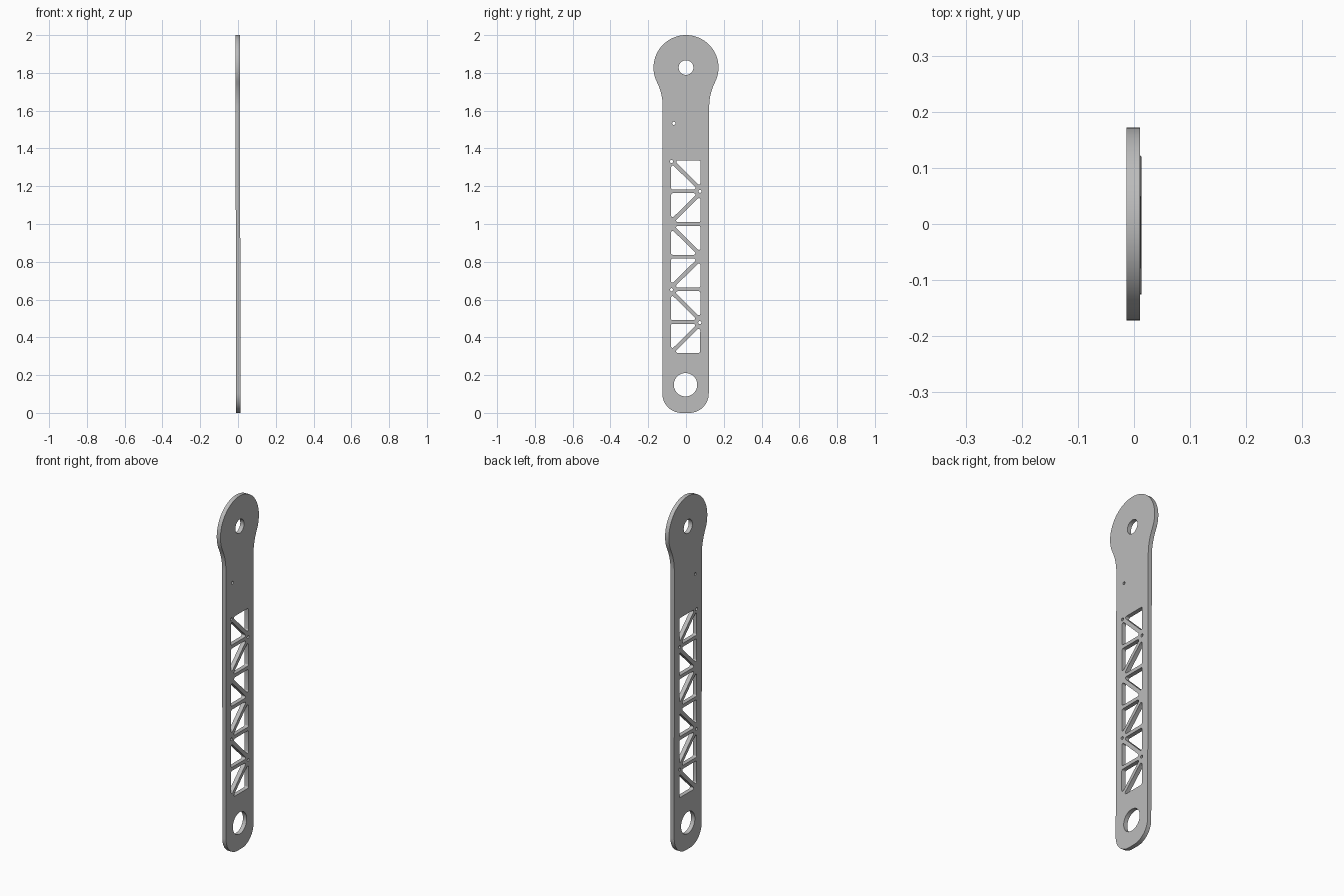
import bpy
import bmesh
from math import sin, cos, pi, atan2, tan
from mathutils import Vector

cube = bpy.data.objects.get("Cube")
if cube:
    bpy.data.objects.remove(cube, do_unlink=True)

THICK = 0.0236      # plate thickness
HALF = 0.123        # half width of the arm
HEAD_Z, HEAD_R = 1.828, 0.172
FILLET_Z, FILLET_R = 1.62, 0.294


def arc(cx, cy, r, a0, a1, n):
    return [Vector((cx + r * cos(a0 + (a1 - a0) * i / n),
                    cy + r * sin(a0 + (a1 - a0) * i / n))) for i in range(n + 1)]


def circle(cx, cy, r, n):
    return arc(cx, cy, r, 0, 2 * pi, n)[:-1]


def rounded(corners, r, n=5):
    """Polygon with every corner replaced by a tangent arc."""
    points = []
    for i, c in enumerate(corners):
        u = (corners[i - 1] - c).normalized()
        v = (corners[(i + 1) % len(corners)] - c).normalized()
        half = u.angle(v) / 2
        reach = r / tan(half)
        centre = c + (u + v).normalized() * (r / sin(half))
        p, q = c + u * reach - centre, c + v * reach - centre
        a0 = atan2(p.y, p.x)
        turn = (atan2(q.y, q.x) - a0 + pi) % (2 * pi) - pi
        points += arc(centre.x, centre.y, r, a0, a0 + turn, n)
    return points


# Outer outline: right half from the bottom up to the top, then mirrored
corner = 0.103
meet = atan2(FILLET_Z - HEAD_Z, HALF + FILLET_R)
right = arc(HALF - corner, corner, corner, -pi / 2, 0, 14)
right += arc(HALF + FILLET_R, FILLET_Z, FILLET_R, pi, pi + meet, 10)
right += arc(0, HEAD_Z, HEAD_R, meet, pi / 2, 32)[1:]
outline = right + [Vector((-p.x, p.y)) for p in reversed(right[:-1])]
loops = [outline]

# Pivot holes and small pin holes
loops += [circle(0, HEAD_Z, 0.039, 32), circle(0, 0.149, 0.062, 40)]
for y, z in ((-0.064, 1.533), (-0.076, 1.331), (0.075, 1.173), (-0.075, 0.652), (0.075, 0.478)):
    loops.append(circle(y, z, 0.0085, 12))

# Truss windows: six cells, two triangles each, diagonals alternating
CELLS, TOP, PITCH, HEIGHT, SIDE = 6, 1.336, 0.173, 0.153, 0.0775
GAP = 0.015
for i in range(CELLS):
    s = 1 if i % 2 == 0 else -1
    top = TOP - i * PITCH
    low = top - HEIGHT
    upper = [(s * SIDE, top), (s * (GAP - SIDE), top), (s * SIDE, low + GAP)]
    lower = [(-s * SIDE, low), (s * (SIDE - GAP), low), (-s * SIDE, top - GAP)]
    for tri in (upper, lower):
        loops.append(rounded([Vector(p) for p in tri], 0.008))

# Filled, extruded profile
curve = bpy.data.curves.new("arm_profile", "CURVE")
curve.dimensions = "2D"
curve.fill_mode = "BOTH"
curve.extrude = THICK / 2
for loop in loops:
    spline = curve.splines.new("POLY")
    spline.points.add(len(loop) - 1)
    for point, p in zip(spline.points, loop):
        point.co = (p.x, p.y, 0, 1)
    spline.use_cyclic_u = True
profile = bpy.data.objects.new("arm_profile", curve)
bpy.context.collection.objects.link(profile)
bpy.context.view_layer.update()
graph = bpy.context.evaluated_depsgraph_get()
mesh = bpy.data.meshes.new_from_object(profile.evaluated_get(graph))
bpy.data.objects.remove(profile, do_unlink=True)

# Stand the plate upright, with its very slight lean
bm = bmesh.new()
bm.from_mesh(mesh)
bmesh.ops.remove_doubles(bm, verts=bm.verts, dist=0.00005)
for v in bm.verts:
    a, b, c = v.co
    v.co = (c - 0.0015 * (b - 1), a + 0.0015 * (b - 1.8), b)
bmesh.ops.recalc_face_normals(bm, faces=bm.faces)
bm.to_mesh(mesh)
bm.free()

grey = bpy.data.materials.new("plain_grey")
grey.use_nodes = True
colour = (0.5, 0.5, 0.5, 1)
grey.diffuse_color = colour
grey.node_tree.nodes["Principled BSDF"].inputs["Base Color"].default_value = colour
mesh.materials.clear()
mesh.materials.append(grey)

arm = bpy.data.objects.new("lightened_arm_plate", mesh)
bpy.context.collection.objects.link(arm)
bpy.context.view_layer.objects.active = arm
arm.select_set(True)
bpy.ops.object.shade_smooth_by_angle(angle=pi / 6)
